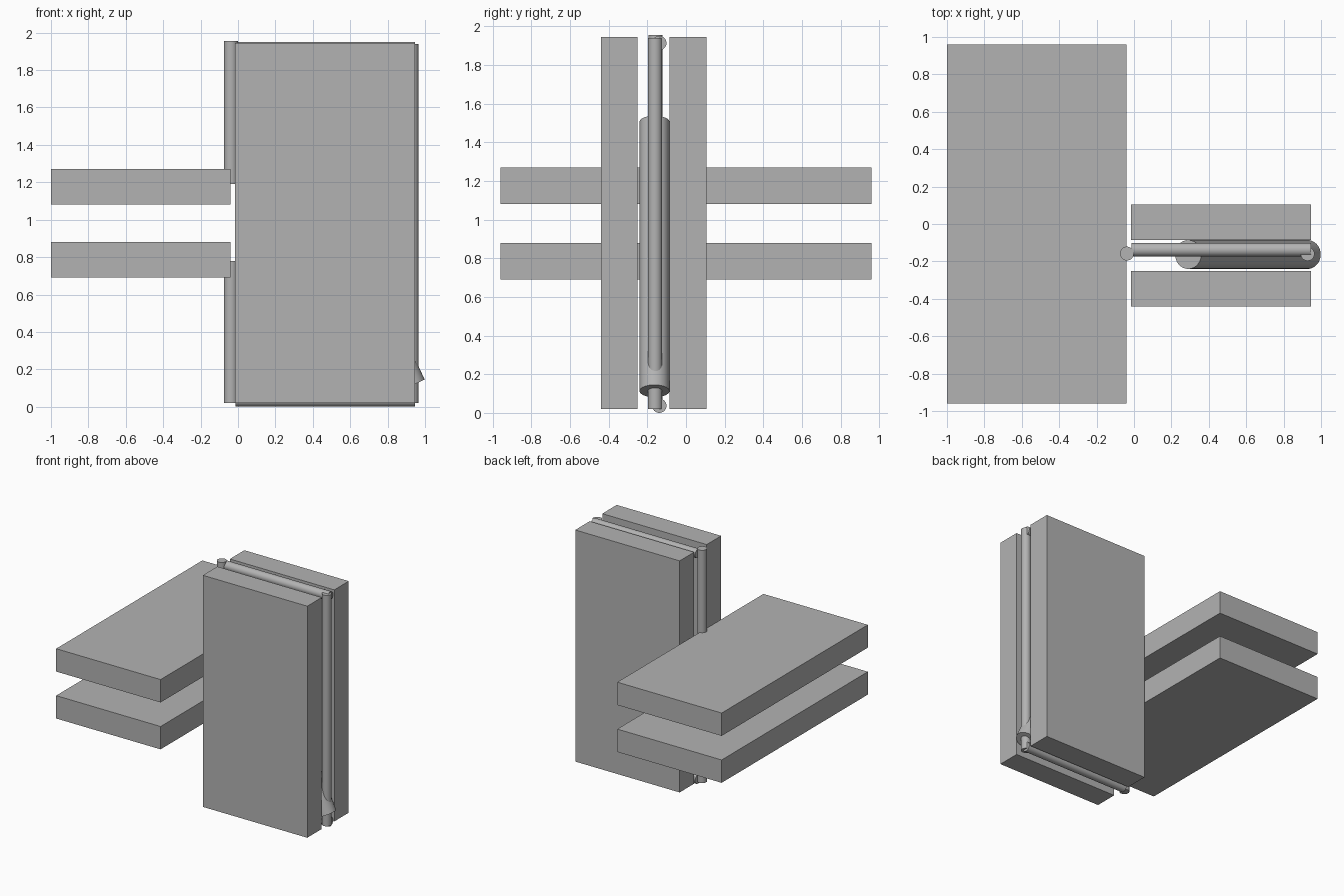
import bpy
from mathutils import Vector

cube = bpy.data.objects.get("Cube")
if cube:
    bpy.data.objects.remove(cube, do_unlink=True)

grey = bpy.data.materials.new("plain_grey")
grey.use_nodes = True
colour = (0.45, 0.45, 0.45, 1)
grey.diffuse_color = colour
grey.node_tree.nodes["Principled BSDF"].inputs["Base Color"].default_value = colour


def slab(name, low, high):
    """Box between two opposite corners."""
    low, high = Vector(low), Vector(high)
    bpy.ops.mesh.primitive_cube_add(size=1, location=(low + high) / 2)
    ob = bpy.context.object
    ob.name = name
    ob.scale = high - low
    bpy.ops.object.transform_apply(location=False, rotation=False, scale=True)
    ob.data.materials.append(grey)


def rod(name, start, end, radius=0.037):
    """Capped cylinder between two points."""
    start, end = Vector(start), Vector(end)
    axis = end - start
    bpy.ops.mesh.primitive_cylinder_add(
        vertices=48, radius=radius, depth=axis.length, location=(start + end) / 2,
        rotation=axis.to_track_quat("Z", "Y").to_euler())
    ob = bpy.context.object
    ob.name = name
    ob.data.materials.append(grey)
    bpy.ops.object.shade_smooth_by_angle()


# Pair of upright slabs
for name, y in (("front", -0.44), ("back", -0.085)):
    slab(name + "_upright_slab", (-0.015, y, 0.02), (0.945, y + 0.19, 1.945))

# Pair of level slabs
for name, z in (("lower", 0.69), ("upper", 1.08)):
    slab(name + "_level_slab", (-1, -0.96, z), (-0.04, 0.96, z + 0.19))

# Frame rods between the upright slabs
rod("lower_hinge_rod", (-0.038, -0.158, 0.02), (-0.038, -0.158, 0.78))
rod("upper_hinge_rod", (-0.038, -0.158, 1.19), (-0.038, -0.158, 1.955))
rod("outer_upright_rod", (0.928, -0.16, 0.02), (0.928, -0.16, 1.94))
for name, z in (("bottom", 0.037), ("top", 1.913)):
    rod(name + "_cross_rod", (-0.013, -0.138, z), (0.945, -0.138, z))

# Thick diagonal brace
rod("diagonal_brace", (0.29, -0.163, 1.505), (0.928, -0.163, 0.113), 0.077)
